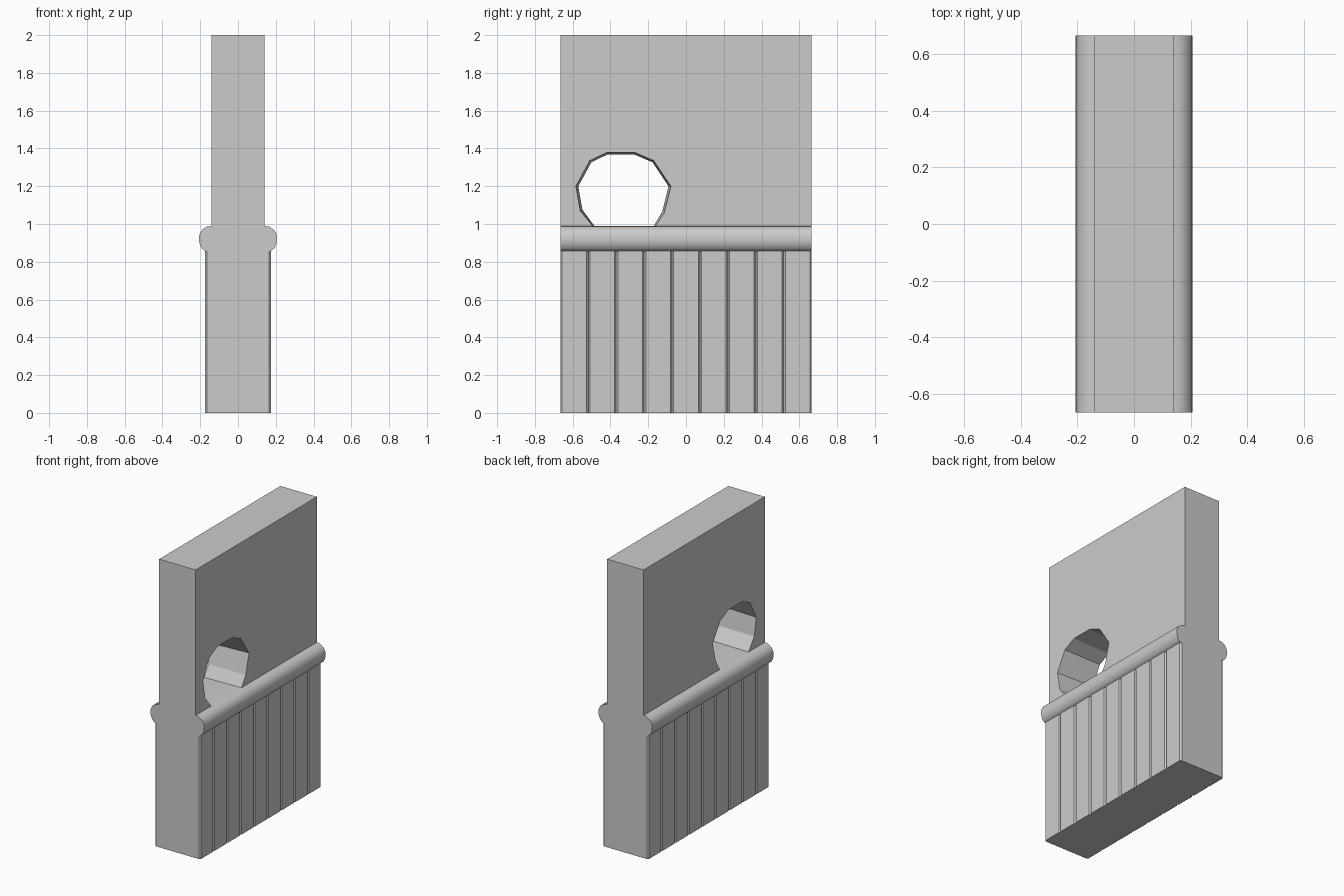
import bpy
import bmesh

if "Cube" in bpy.data.objects:
    bpy.data.objects.remove(bpy.data.objects["Cube"])

HALF = 0.665  # half length of the wall along y


def loft(name, ring_a, ring_b, smooth=False):
    """Closed solid between two matching outlines."""
    bm = bmesh.new()
    a = [bm.verts.new(p) for p in ring_a]
    b = [bm.verts.new(p) for p in ring_b]
    n = len(a)
    bm.faces.new(a)
    bm.faces.new(b[::-1])
    for i in range(n):
        j = (i + 1) % n
        bm.faces.new((a[i], b[i], b[j], a[j]))
    bmesh.ops.recalc_face_normals(bm, faces=bm.faces)
    mesh = bpy.data.meshes.new(name)
    bm.to_mesh(mesh)
    bm.free()
    obj = bpy.data.objects.new(name, mesh)
    bpy.context.collection.objects.link(obj)
    if smooth:
        bpy.ops.object.select_all(action='DESELECT')
        obj.select_set(True)
        bpy.context.view_layer.objects.active = obj
        bpy.ops.object.shade_smooth_by_angle(angle=0.7)
    return obj


# Upper wall with a rough faceted opening, slightly narrower on the -x side
hole = [(-0.49, 0.985), (-0.56, 1.07), (-0.583, 1.20), (-0.51, 1.335),
        (-0.42, 1.378), (-0.27, 1.378), (-0.17, 1.335), (-0.08, 1.20),
        (-0.115, 1.06), (-0.165, 0.985)]
centre = (-0.33, 1.18)
narrow = [(centre[0] + (y - centre[0]) * 0.95,
           z if z < 1 else centre[1] + (z - centre[1]) * 0.95) for y, z in hole]


def wall_outline(x, opening):
    pts = [(-HALF, 0.985)] + opening + [(HALF, 0.985), (HALF, 2), (-HALF, 2)]
    return [(x, y, z) for y, z in pts]


loft("upper_wall", wall_outline(0.14, hole), wall_outline(-0.14, narrow))

# Rounded rail running along both sides
side = [(0.14, 0.99), (0.165, 0.986), (0.19, 0.97), (0.204, 0.945), (0.207, 0.922),
        (0.204, 0.898), (0.193, 0.872), (0.172, 0.855)]
rail = side + [(-x, z) for x, z in reversed(side)]
loft("rail", [(x, -HALF, z) for x, z in rail], [(x, HALF, z) for x, z in rail], True)

# Lower panelling: nine boards with bevelled edges, mirrored to both sides
OUTER, INNER, BEVEL, COUNT = 0.176, 0.165, 0.009, 9
pitch = 2 * HALF / COUNT
edge = []
for i in range(COUNT):
    y0 = -HALF + i * pitch
    edge += [(INNER, y0), (OUTER, y0 + BEVEL), (OUTER, y0 + pitch - BEVEL)]
edge.append((INNER, HALF))
boards = edge + [(-x, y) for x, y in reversed(edge)]
loft("lower_boards", [(x, y, 0) for x, y in boards], [(x, y, 0.86) for x, y in boards])
